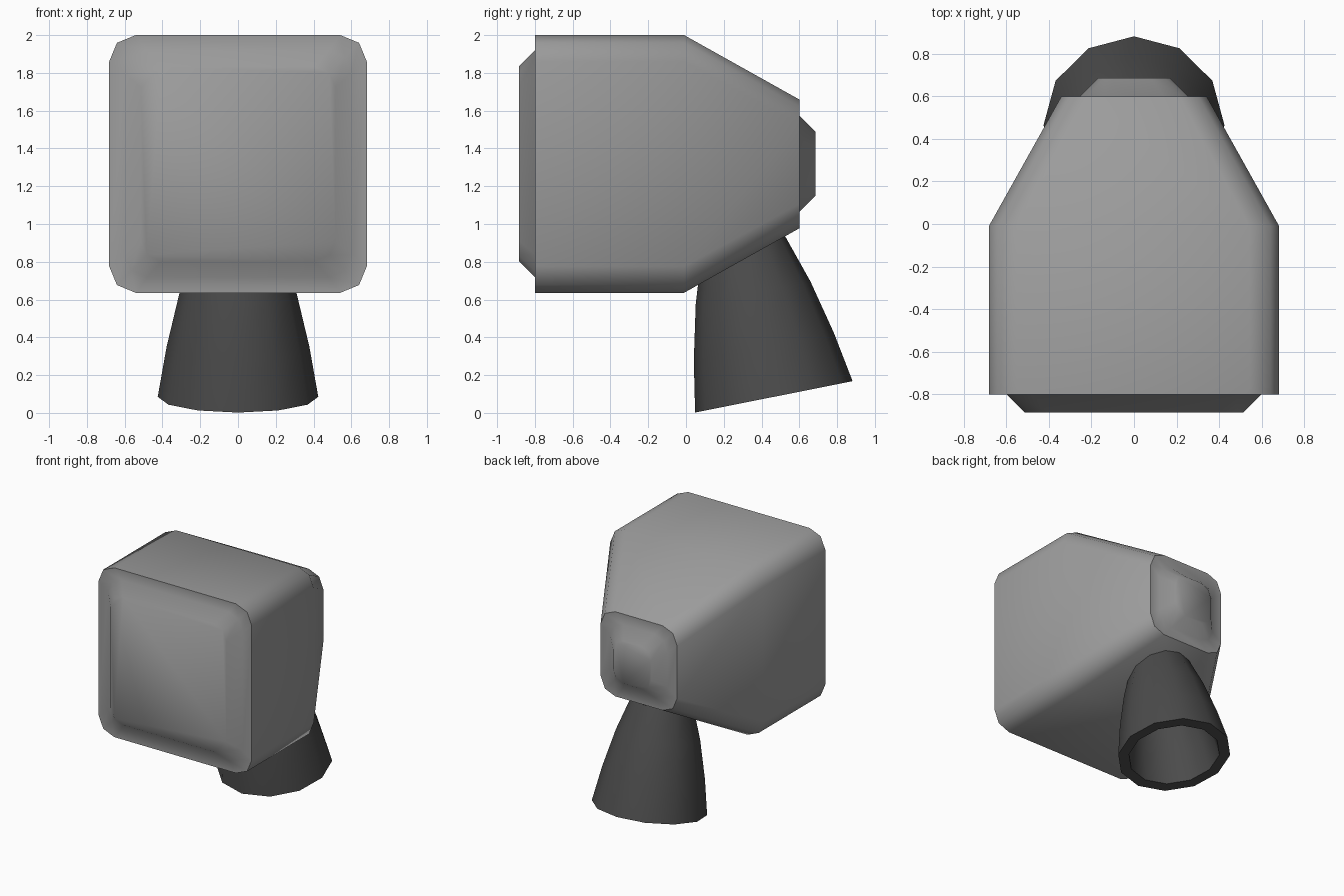
import bpy, bmesh, math
from mathutils import Matrix

if "Cube" in bpy.data.objects:
    bpy.data.objects.remove(bpy.data.objects["Cube"])


def material(name, value):
    m = bpy.data.materials.new(name)
    m.diffuse_color = (value, value, value, 1)
    m.use_nodes = True
    m.node_tree.nodes["Principled BSDF"].inputs["Base Color"].default_value = m.diffuse_color
    return m


def add_loft(name, rings, mat, closed=False):
    """Skin a list of equal-length point rings; cap the ends unless closed."""
    bm = bmesh.new()
    loops = [[bm.verts.new(p) for p in ring] for ring in rings]
    n = len(loops[0])
    pairs = list(zip(loops, loops[1:]))
    if closed:
        pairs.append((loops[-1], loops[0]))
    # edges that run round a ring may be sharp
    for a, b in pairs:
        for i in range(n):
            j = (i + 1) % n
            bm.faces.new((a[i], a[j], b[j], b[i]))
    if not closed:
        bm.faces.new(loops[0])
        bm.faces.new(loops[-1])
    bmesh.ops.recalc_face_normals(bm, faces=bm.faces)
    for f in bm.faces:
        f.smooth = True
    for loop in loops:
        for i in range(n):
            e = bm.edges.get((loop[i], loop[(i + 1) % n]))
            if e.calc_face_angle(0) > math.radians(40):
                e.smooth = False
    me = bpy.data.meshes.new(name)
    bm.to_mesh(me)
    bm.free()
    me.materials.append(mat)
    ob = bpy.data.objects.new(name, me)
    bpy.context.collection.objects.link(ob)
    return ob


def rounded_square(y, half, radius, cz=1.318):
    """Square in the xz plane with corners rounded in two segments."""
    pts = []
    for k, (sx, sz) in enumerate(((1, 1), (-1, 1), (-1, -1), (1, -1))):
        for s in range(3):
            a = math.radians(90 * k + 45 * s)
            c = half - radius
            pts.append((sx * c + radius * math.cos(a), y,
                        cz + sz * c + radius * math.sin(a)))
    return pts


grey = material("mid_grey", 0.33)
dark = material("dark_grey", 0.07)

# Housing: raised front panel, square body, taper, raised rear panel
housing = [(-0.885, 0.515, 0.11), (-0.80, 0.60, 0.12), (-0.80, 0.682, 0.14),
           (-0.01, 0.682, 0.14), (0.60, 0.341, 0.13), (0.60, 0.255, 0.115),
           (0.685, 0.17, 0.09)]
add_loft("housing", [rounded_square(*r) for r in housing], grey)

# Neck: hollow twelve-sided flared stand, tilted forward into the housing
profile = [(0.425, 0), (0.378, 0.27), (0.31, 0.56), (0.226, 0.82),
           (0.15, 0.80), (0.24, 0.53), (0.304, 0.25), (0.343, 0)]
rings = [[(r * math.cos(math.radians(30 * i)), r * math.sin(math.radians(30 * i)), h)
          for i in range(12)] for r, h in profile]
neck = add_loft("neck", rings, dark, closed=True)
neck.data.transform(Matrix.Translation((0, 0.465, 0.085))
                    @ Matrix.Rotation(math.radians(11.3), 4, 'X'))
